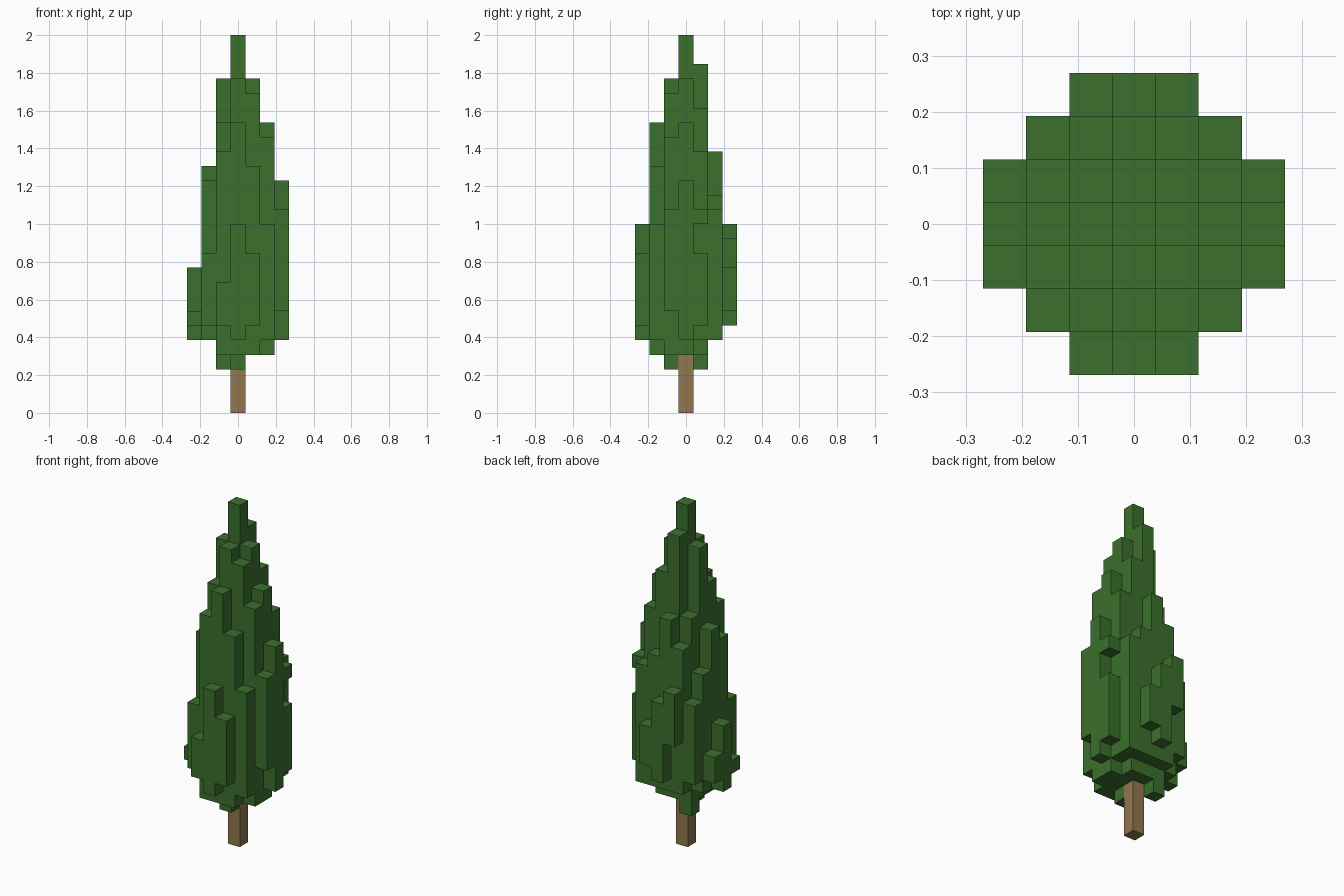
import bpy
import bmesh
from mathutils import Vector

cube = bpy.data.objects.get("Cube")
if cube:
    bpy.data.objects.remove(cube, do_unlink=True)

UNIT = 2 / 26  # edge of one block


def flat_material(name, colour):
    mat = bpy.data.materials.new(name)
    mat.use_nodes = True
    mat.diffuse_color = colour
    shader = next(n for n in mat.node_tree.nodes if n.type == "BSDF_PRINCIPLED")
    shader.inputs["Base Color"].default_value = colour
    shader.inputs["Roughness"].default_value = 1.0
    return mat


def block_object(name, cells, mat):
    """Build the outer shell of a set of unit blocks."""
    bm = bmesh.new()
    for cell in cells:
        centre = Vector(cell) + Vector((0, 0, 0.5))
        for axis in range(3):
            for sign in (-1, 1):
                normal = Vector((0, 0, 0))
                normal[axis] = sign
                neighbour = tuple(int(c + n) for c, n in zip(cell, normal))
                if neighbour in cells:
                    continue
                side = Vector((0, 0, 0))
                side[(axis + 1) % 3] = 0.5
                up = normal.cross(side)
                middle = centre + normal / 2
                corners = (-side - up, side - up, side + up, up - side)
                bm.faces.new([bm.verts.new((middle + c) * UNIT) for c in corners])
    bmesh.ops.remove_doubles(bm, verts=bm.verts, dist=UNIT / 100)
    mesh = bpy.data.meshes.new(name)
    bm.to_mesh(mesh)
    bm.free()
    mesh.materials.append(mat)
    obj = bpy.data.objects.new(name, mesh)
    bpy.context.collection.objects.link(obj)
    return obj


# Foliage columns, one row per y from front to back, each (bottom, top)
rows = [
    [(6, 9), (5, 13), (6, 11)],
    [(6, 11), (4, 18), (4, 20), (4, 17), (5, 13)],
    [(6, 7), (5, 16), (4, 20), (3, 23), (4, 22), (4, 19), (7, 14)],
    [(5, 10), (5, 17), (4, 23), (4, 26), (4, 23), (4, 20), (5, 16)],
    [(6, 8), (5, 14), (3, 18), (4, 24), (4, 21), (5, 18), (6, 14)],
    [(6, 12), (5, 16), (5, 18), (5, 15), (5, 14)],
    [(9, 13), (6, 12), (7, 10)],
]
leaves = set()
for row_index, row in enumerate(rows):
    for column_index, (bottom, top) in enumerate(row):
        x = column_index - len(row) // 2
        y = row_index - len(rows) // 2
        leaves.update((x, y, z) for z in range(bottom, top))

# Gap in the outer left column
leaves -= {(3, 1, z) for z in (11, 12)}

block_object("foliage", leaves, flat_material("leaf green", (0.044, 0.162, 0.026, 1)))

# Trunk
trunk = {(0, 0, z) for z in range(4)}
block_object("trunk", trunk, flat_material("bark brown", (0.292, 0.184, 0.078, 1)))
